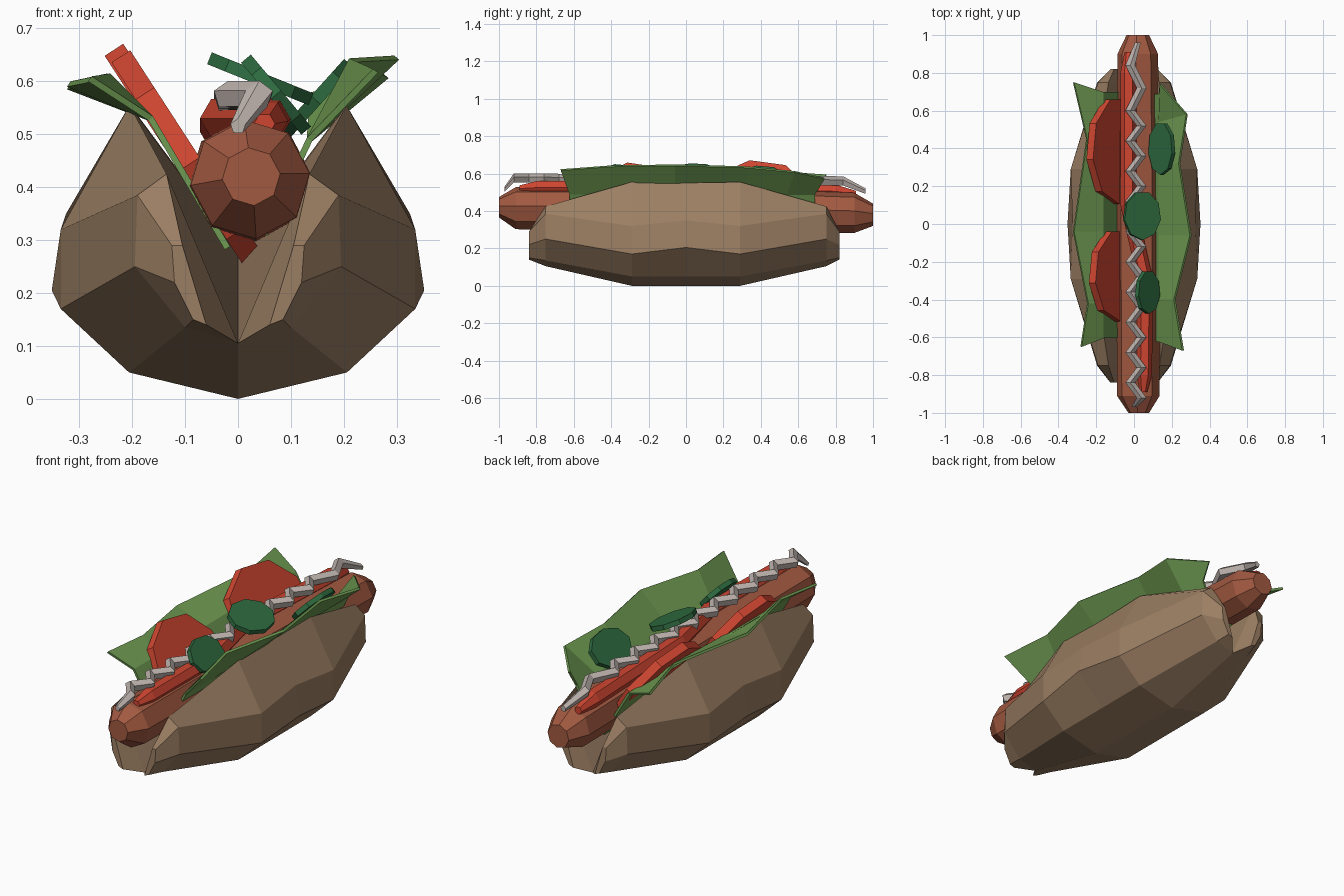
import bpy, bmesh, math
from mathutils import Vector, Matrix

if "Cube" in bpy.data.objects:
    bpy.data.objects.remove(bpy.data.objects["Cube"])


def mat(name, col):
    m = bpy.data.materials.new(name)
    m.diffuse_color = (*col, 1)
    m.use_nodes = True
    m.node_tree.nodes["Principled BSDF"].inputs["Base Color"].default_value = m.diffuse_color
    return m


BREAD = mat("bread_brown", (0.33, 0.21, 0.125))
MEAT = mat("sausage_brown", (0.36, 0.10, 0.052))
RED = mat("tomato_red", (0.62, 0.06, 0.03))
LEAF = mat("lettuce_green", (0.16, 0.33, 0.085))
DARK = mat("pickle_green", (0.027, 0.145, 0.05))
CREAM = mat("sauce_grey", (0.50, 0.44, 0.41))


def finish(name, bm, material):
    bmesh.ops.remove_doubles(bm, verts=bm.verts, dist=0.0005)
    bmesh.ops.recalc_face_normals(bm, faces=bm.faces)
    me = bpy.data.meshes.new(name)
    bm.to_mesh(me)
    bm.free()
    me.materials.append(material)
    ob = bpy.data.objects.new(name, me)
    bpy.context.collection.objects.link(ob)
    return ob


def loft(name, rings, material, closed=True, caps=True):
    bm = bmesh.new()
    rows = [[bm.verts.new(p) for p in r] for r in rings]
    n = len(rows[0])
    for a, b in zip(rows, rows[1:]):
        for i in range(n if closed else n - 1):
            j = (i + 1) % n
            bm.faces.new((a[i], a[j], b[j], b[i]))
    if caps:
        bm.faces.new(rows[0])
        bm.faces.new(rows[-1])
    return finish(name, bm, material)


def tube(name, path, sides, material, turn=0.0):
    """path points: x, y, z, radius; rings lie across the y axis"""
    rings = []
    for x, y, z, r in path:
        angs = [turn + 2 * math.pi * i / sides for i in range(sides)]
        rings.append([(x + r * math.cos(a), y, z + r * math.sin(a)) for a in angs])
    return loft(name, rings, material)


# bun: half sections (x, z) from the inner crease over the rim to the keel
tip = [(0.06, 0.14), (0.105, 0.29), (0.125, 0.29), (0.12, 0.22), (0.085, 0.15), (0.06, 0.14)]
end = [(0, 0.105), (0.135, 0.425), (0.19, 0.385), (0.195, 0.25), (0.10, 0.135), (0, 0.105)]
body = [(0, 0.275), (0.205, 0.555), (0.335, 0.32), (0.335, 0.17), (0.206, 0.05), (0, 0.0)]
mid = [(0, 0.28), (0.20, 0.55), (0.325, 0.35), (0.352, 0.205), (0.206, 0.05), (0, 0.0)]
sections = [(-0.84, tip), (-0.75, end), (-0.29, body), (0, mid), (0.29, body), (0.75, end), (0.82, tip)]
bun = loft("bun", [[(x, y, z) for x, z in s] for y, s in sections], BREAD, closed=False)
mod = bun.modifiers.new("mirror", 'MIRROR')
mod.use_axis[0] = True

# sausage: slightly tilted octagonal tube
tube("sausage", [(0.025, -1.0, 0.42, 0.055), (0.023, -0.91, 0.415, 0.113),
                 (0.022, 0, 0.412, 0.118), (0.02, 0.9, 0.39, 0.108),
                 (0.02, 1.0, 0.38, 0.06)], 8, MEAT, 0.1)

# ketchup: line crossing from one side of the sausage to the other
tube("ketchup", [(0.05, -0.89, 0.52, 0.02), (0.055, -0.8, 0.525, 0.04),
                 (0.06, -0.3, 0.53, 0.042), (-0.03, 0.1, 0.53, 0.042),
                 (-0.03, 0.8, 0.505, 0.042), (-0.03, 0.91, 0.49, 0.02)], 6, RED)

# pale sauce: zigzag, wider steps towards the back
path, y, side = [(0.0, -0.97, 0.515, 0.015)], -0.92, 1
while y < 0.92:
    path.append((0.01 + side * 0.03, y, 0.575 - 0.018 * (y + 1) / 2, 0.027))
    y += 0.08 if y < 0.55 else 0.12
    side = -side
path.append((0.02, 0.96, 0.505, 0.016))
tube("pale_sauce", path, 5, CREAM, 0.3)


# slices: flat discs tilted about the y axis
def slice_disc(name, loc, half_w, half_l, thick, tilt, sides, material):
    bm = bmesh.new()
    bmesh.ops.create_cone(bm, cap_ends=True, segments=sides, radius1=1, radius2=1, depth=1)
    m = (Matrix.Translation(loc) @ Matrix.Rotation(math.radians(tilt), 4, 'Y')
         @ Matrix.Diagonal((half_w, half_l, thick, 1))
         @ Matrix.Rotation(math.pi / sides, 4, 'Z'))
    bmesh.ops.transform(bm, matrix=m, verts=bm.verts)
    return finish(name, bm, material)


slice_disc("tomato_back", (-0.095, 0.39, 0.445), 0.26, 0.285, 0.042, 57, 9, RED)
slice_disc("tomato_front", (-0.09, -0.27, 0.445), 0.245, 0.245, 0.042, 57, 9, RED)
slice_disc("pickle_back", (0.147, 0.40, 0.565), 0.095, 0.14, 0.024, -48, 9, DARK)
slice_disc("pickle_middle", (0.042, 0.045, 0.605), 0.105, 0.13, 0.024, 22, 9, DARK)
slice_disc("pickle_front", (0.072, -0.36, 0.575), 0.09, 0.115, 0.024, 50, 9, DARK)


# lettuce: folded thin sheets with a wavy outer edge
def lettuce(name, base, fold, edge):
    rings = []
    for x, y, z in edge:
        k = 0.93 if abs(y) > 0.5 else 1
        rings.append([(base[0], y * k, base[1]),
                      (fold[0], y * k, fold[1]), (x, y, z)])
    ob = loft(name, rings, LEAF, closed=False, caps=False)
    s = ob.modifiers.new("thickness", 'SOLIDIFY')
    s.thickness = 0.012
    s.offset = 0


lettuce("lettuce_right", (0.05, 0.31), (0.135, 0.49),
        [(0.26, -0.67, 0.62), (0.215, -0.4, 0.64), (0.30, -0.06, 0.645),
         (0.24, 0.32, 0.635), (0.28, 0.58, 0.61), (0.14, 0.74, 0.575)])
lettuce("lettuce_left", (-0.02, 0.285), (-0.165, 0.53),
        [(-0.28, -0.65, 0.605), (-0.245, -0.42, 0.61), (-0.32, -0.04, 0.595),
         (-0.25, 0.45, 0.61), (-0.32, 0.75, 0.59)])
